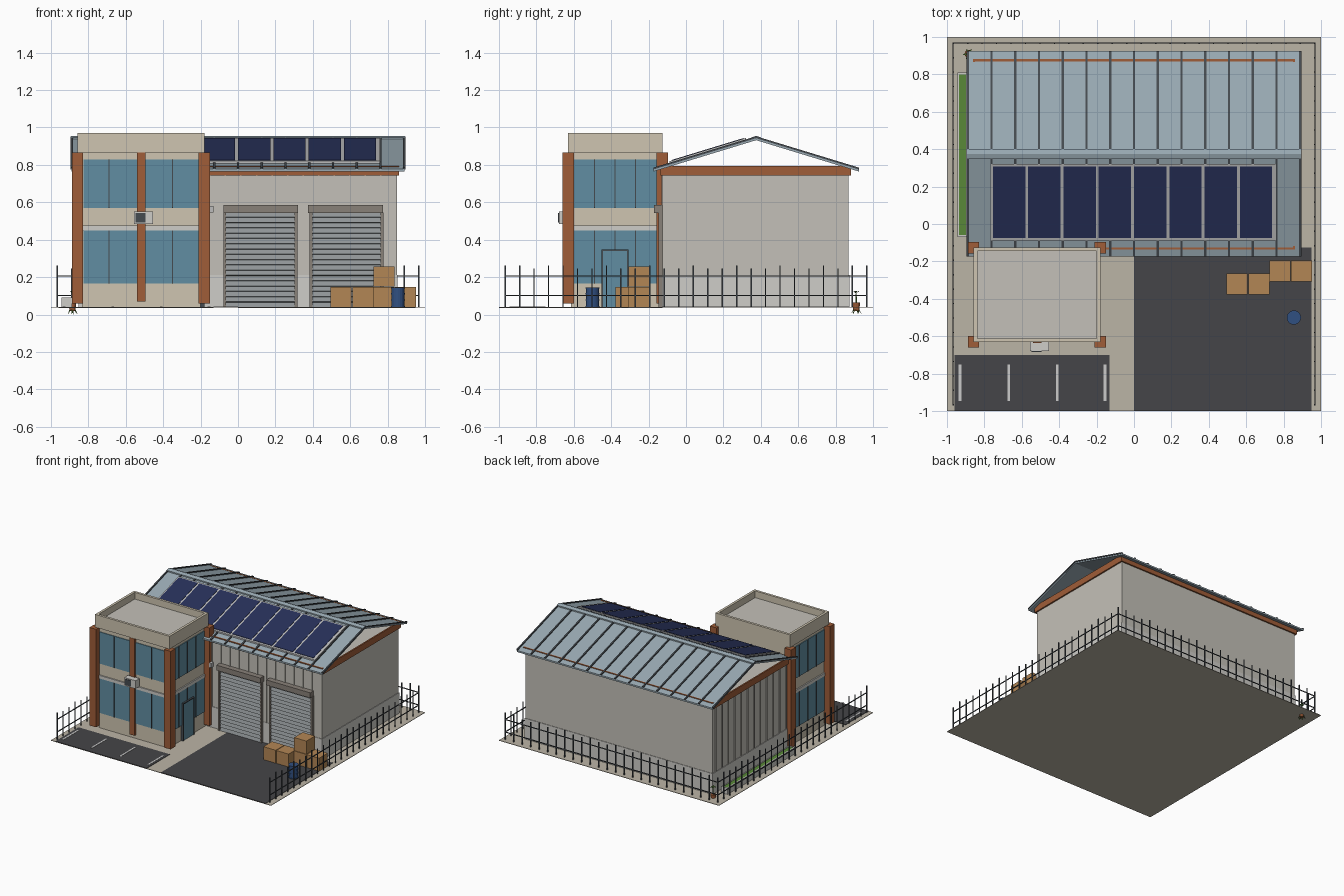
import bpy, bmesh, math, random
from mathutils import Vector

if "Cube" in bpy.data.objects:
    bpy.data.objects.remove(bpy.data.objects["Cube"])

random.seed(4)
mats = {}
COL = dict(ground=(.50, .46, .38), asphalt=(.06, .06, .065), wall=(.55, .53, .48), plinth=(.62, .61, .58),
           beige=(.62, .56, .44), glass=(.12, .27, .36), rust=(.35, .11, .04), roof=(.32, .40, .45),
           dark=(.06, .07, .08), panel=(.02, .03, .10), metal=(.5, .5, .5), door=(.28, .30, .31),
           carton=(.45, .24, .09), blue=(.03, .08, .22), green=(.10, .25, .04), white=(.8, .8, .78),
           header=(.25, .22, .19))


def finish(name, bm, col):
    bmesh.ops.recalc_face_normals(bm, faces=bm.faces)
    me = bpy.data.meshes.new(name)
    bm.to_mesh(me)
    bm.free()
    ob = bpy.data.objects.new(name, me)
    bpy.context.collection.objects.link(ob)
    if col not in mats:
        mats[col] = bpy.data.materials.new(col)
        mats[col].diffuse_color = (*COL[col], 1)
    me.materials.append(mats[col])
    return ob


def prisms(name, items, col):
    """Each item is (x0, x1, yz profile), extruded along x."""
    bm = bmesh.new()
    for x0, x1, prof in items:
        a = [bm.verts.new((x0, y, z)) for y, z in prof]
        b = [bm.verts.new((x1, y, z)) for y, z in prof]
        bm.faces.new(a)
        bm.faces.new(b)
        for i in range(len(prof)):
            j = (i + 1) % len(prof)
            bm.faces.new((a[i], a[j], b[j], b[i]))
    return finish(name, bm, col)


def boxes(name, items, col):
    """Each item is (x0, x1, y0, y1, z0, z1)."""
    return prisms(name, [(x0, x1, [(y0, z0), (y1, z0), (y1, z1), (y0, z1)])
                         for x0, x1, y0, y1, z0, z1 in items], col)


def cylinders(name, items, col, seg=20):
    """Each item is (x, y, z0, z1, bottom radius, top radius)."""
    bm = bmesh.new()
    for x, y, z0, z1, r0, r1 in items:
        v = bmesh.ops.create_cone(bm, cap_ends=True, segments=seg, radius1=r0, radius2=r1, depth=z1 - z0)['verts']
        bmesh.ops.translate(bm, vec=(x, y, (z0 + z1) / 2), verts=v)
    return finish(name, bm, col)


G = 0.04
# Site
boxes("ground", [(-1, 1, -1, 1, .034, G - .002)], "ground")
boxes("asphalt", [(0, .95, -1, -.125, .036, G + .001), (-.96, -.13, -1, -.70, .036, G + .001)], "asphalt")
boxes("parking_lines", [(x - .007, x + .007, -.945, -.75, G, G + .003) for x in (-.93, -.67, -.41, -.155)], "white")

# Warehouse walls, plinth and ribs
X, Y0, Y1 = .85, -.125, .87
boxes("warehouse_walls", [(-X, X, Y0, Y1, G, .78)], "wall")
e = .004
boxes("wall_plinth", [(-X - e, X + e, Y0 - e, Y1 + e, G, .21)], "plinth")
ribs = [(x - .004, x + .004, Y0 - .007, Y0, .21, .745) for x in [-.15 + .083 * i for i in range(12)]]
ribs += [(-X - .007, -X, y - .004, y + .004, .21, .745) for y in [-.08 + .083 * i for i in range(12)]]
boxes("wall_ribs", ribs, "wall")
t = .012
boxes("eave_trim", [(-X - t, X + t, Y0 - t, Y0, .742, .795), (-X - t, X + t, Y1, Y1 + t, .742, .795),
                    (-X - t, -X, Y0, Y1, .742, .795), (X, X + t, Y0, Y1, .742, .795)], "rust")


# Gable roof with standing seams and solar panels
def slope(s, d0, d1, lo, hi):
    pt = lambda d, o: (.375 + s * d, .945 - .305 * d + o)
    return [pt(d0, lo), pt(d1, lo), pt(d1, hi), pt(d0, hi)]


prisms("roof_slabs", [(-.89, .89, slope(s, 0, .55, -.013, 0)) for s in (-1, 1)], "roof")
prisms("roof_seams", [(-.889 + .127 * i - .006, -.889 + .127 * i + .006, slope(s, 0, .55, -.002, .008))
                      for i in range(15) for s in (-1, 1)], "dark")
prisms("ridge_cap", [(-.892, .892, slope(s, 0, .025, -.002, .01)) for s in (-1, 1)], "roof")
prisms("solar_frame", [(-.765, .76, slope(-1, .055, .463, .004, .016))], "metal")
prisms("solar_panels", [(-.754 + .1885 * i, -.754 + .1885 * i + .173, slope(-1, .068, .45, .01, .019))
                        for i in range(8)], "panel")

# Roller doors with a saw-tooth slat profile
yw, n = Y0 - .006, 18
h = (.55 - G) / n
saw = [(Y0, G)]
for i in range(n):
    saw += [(yw - .012, G + i * h), (yw - .002, G + (i + .9) * h)]
saw.append((Y0, .55))
prisms("roller_doors", [(-.07, .31, saw), (.39, .77, saw)], "door")
boxes("door_headers", [(-.077, .322, Y0 - .045, Y0, .542, .585), (.375, .775, Y0 - .045, Y0, .542, .585)], "header")
boxes("door_rails", [(x - .007, x + .007, Y0 - .022, Y0, G, .545) for x in (-.07, .31, .39, .77)], "header")

# Office block with glazing on three sides
ox0, ox1, oy0, oy1 = -.835, -.20, -.615, -.125
boxes("office_body", [(ox0, ox1, oy0, oy1, G, .87)], "beige")
levels = ((.165, .45), (.57, .83))
g = .006
glass, bars = [], []
for z0, z1 in levels:
    glass.append((ox0 + .01, ox1 - .01, oy0 - g, oy0, z0, z1))
    for x in (-.69, -.35):
        bars.append((x - .003, x + .003, oy0 - g - .005, oy0, z0, z1))
    for xa, xb, xc, xd in ((ox1, ox1 + g, ox1, ox1 + g + .005), (ox0 - g, ox0, ox0 - g - .005, ox0)):
        glass.append((xa, xb, oy0 + .01, -.155, z0, z1))
        for y in (-.49, -.38, -.27):
            bars.append((xc, xd, y - .003, y + .003, z0, z1))
boxes("office_glass", glass, "glass")
boxes("glass_mullions", bars, "dark")
boxes("floor_ledge", [(ox0 - .01, ox1 + .01, oy0 - .01, oy1, .45, .475)], "plinth")
boxes("office_columns", [(x, x + .06, y, y + .06, .06, .865) for x in (-.888, -.21) for y in (-.66, -.157)]
      + [(-.54, -.495, -.635, -.60, .07, .865)], "rust")
px0, px1, py0, py1, w = -.857, -.18, -.632, -.125, .02
boxes("parapet", [(px0, px1, py0, py0 + w, .865, .97), (px0, px1, py1 - w, py1, .865, .97),
                  (px0, px0 + w, py0, py1, .865, .97), (px1 - w, px1, py0, py1, .865, .97)], "beige")
boxes("office_roof", [(px0 + w, px1 - w, py0 + w, py1 - w, .865, .915)], "wall")
boxes("entry_door", [(ox1, ox1 + .014, -.445, -.315, G, .34)], "glass")
boxes("entry_door_frame", [(ox1, ox1 + .02, y - .004, y + .004, G, .348) for y in (-.449, -.311)]
      + [(ox1, ox1 + .02, -.449, -.311, .34, .348)], "dark")
boxes("wall_unit", [(-.557, -.455, -.68, -.63, .483, .55)], "plinth")
boxes("wall_unit_grille", [(-.548, -.495, -.684, -.68, .492, .542)], "dark")
boxes("wall_lamp", [(-.15, -.13, -.163, -.132, .545, .58)], "metal")

# Cartons and drum
c = .112
boxes("cartons", [(x, x + c, y, y + c, z, z + .107) for x, y, z in
                  ((.495, -.377, G), (.612, -.377, G), (.725, -.307, G), (.84, -.307, G), (.725, -.307, G + .11))], "carton")
cylinders("drum", [(.855, -.5, G, .145, .035, .035)], "blue")
cylinders("drum_rims", [(.855, -.5, z, z + .006, .038, .038) for z in (G, .075, .108, .139)], "blue")

# Fence on the left, back and right sides
f, p, r = .967, .0035, .003
step = 2 * f / 25
posts = [(s * f, -f + step * i) for s in (-1, 1) for i in range(26)] + [(-f + step * i, f) for i in range(1, 25)]
boxes("fence_posts", [(x - p, x + p, y - p, y + p, G, .262 if i % 3 == 0 else .245)
                      for i, (x, y) in enumerate(posts)], "dark")
rails = []
for z in (.102, .205):
    rails += [(s * f - r, s * f + r, -f, f, z - r, z + r) for s in (-1, 1)] + [(-f, f, f - r, f + r, z - r, z + r)]
boxes("fence_rails", rails, "dark")

# Planter bed and potted plant
a0, a1, b0, b1 = -.945, -.887, -.07, .81
boxes("planter_walls", [(a0, a0 + .01, b0, b1, G, .092), (a1 - .01, a1, b0, b1, G, .092),
                        (a0, a1, b0, b0 + .01, G, .092), (a0, a1, b1 - .01, b1, G, .092)], "plinth")
boxes("planter_grass", [(a0 + .01, a1 - .01, b0 + .01, b1 - .01, G, .088)], "green")
cylinders("plant_pot", [(-.885, .91, .02, .065, .016, .021)], "rust", 12)
cylinders("plant_stem", [(-.885, .91, .06, .125, .004, .002)], "green", 6)
bm = bmesh.new()
for i in range(12):
    ang = i * math.tau / 12 + random.uniform(-.2, .2)
    d, side = Vector((math.cos(ang), math.sin(ang), 0)), Vector((-math.sin(ang), math.cos(ang), 0))
    base = Vector((-.885, .91, .04 if i % 2 else .112))
    tip = base + d * .03 + Vector((0, 0, -.04 if i % 2 else .012))
    mid = (base + tip) / 2 + Vector((0, 0, .008))
    bm.faces.new([bm.verts.new(v) for v in (base, mid + side * .006, tip, mid - side * .006)])
finish("plant_leaves", bm, "green")

for m in bpy.data.materials:
    if m.users and not m.is_grease_pencil:
        m.use_nodes = True
        m.node_tree.nodes["Principled BSDF"].inputs["Base Color"].default_value = m.diffuse_color
